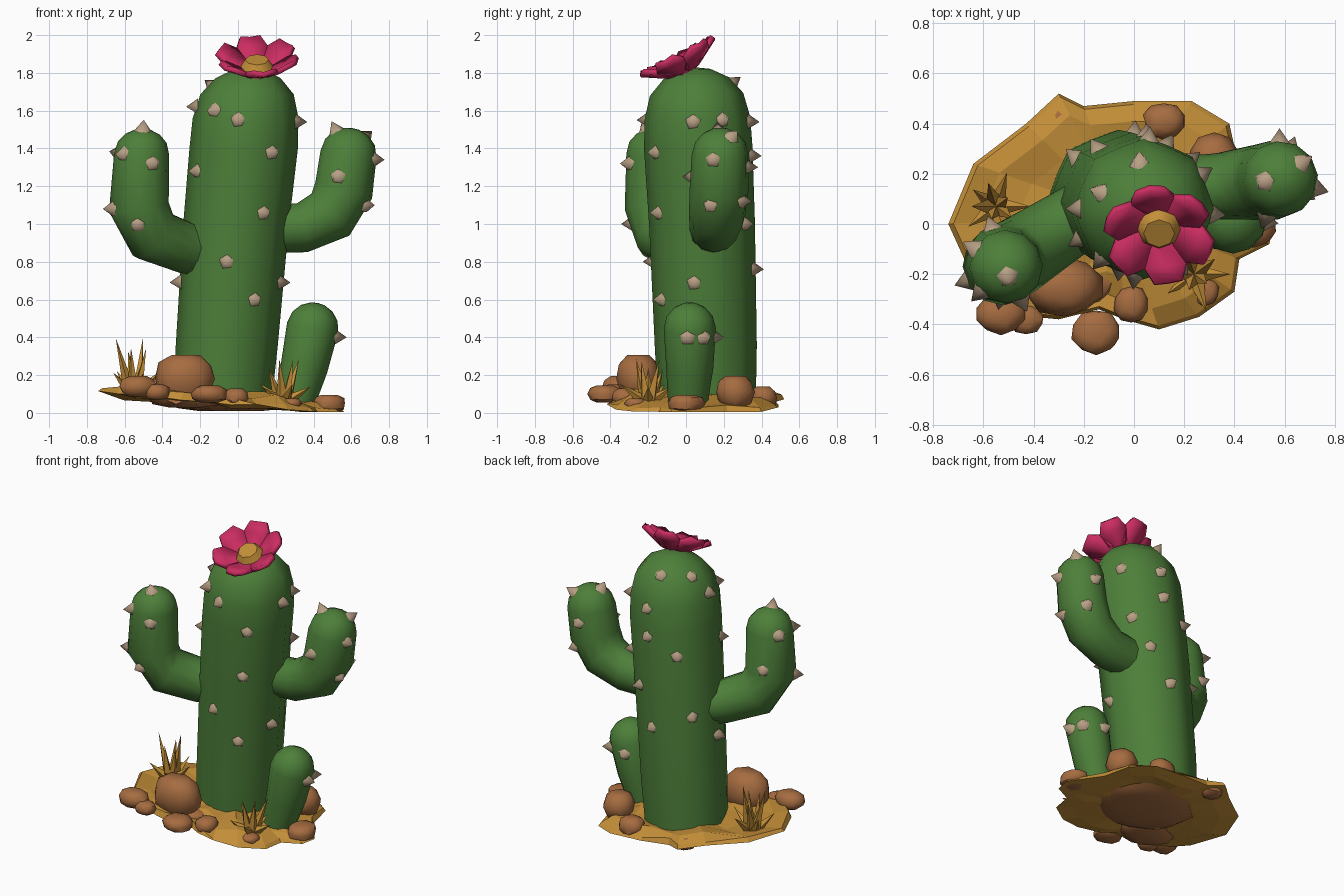
import bpy, bmesh, math, random
from mathutils import Vector, Matrix
from mathutils.bvhtree import BVHTree

if "Cube" in bpy.data.objects:
    bpy.data.objects.remove(bpy.data.objects["Cube"])

random.seed(4)


def material(name, rgb):
    m = bpy.data.materials.new(name)
    m.diffuse_color = (*rgb, 1)
    m.use_nodes = True
    m.node_tree.nodes["Principled BSDF"].inputs["Base Color"].default_value = m.diffuse_color
    return m


GREEN = material("cactus_green", (0.075, 0.215, 0.042))
SAND = material("sand_ochre", (0.55, 0.275, 0.04))
BROWN = material("rock_brown", (0.38, 0.15, 0.052))
PINK = material("petal_pink", (0.60, 0.026, 0.12))
TAN = material("spine_tan", (0.48, 0.35, 0.235))


def finish(bm, name, mat, smooth=None):
    bmesh.ops.recalc_face_normals(bm, faces=bm.faces)
    me = bpy.data.meshes.new(name)
    bm.to_mesh(me)
    bm.free()
    me.materials.append(mat)
    if smooth:
        for p in me.polygons:
            p.use_smooth = True
        me.set_sharp_from_angle(angle=math.radians(smooth))
    ob = bpy.data.objects.new(name, me)
    bpy.context.collection.objects.link(ob)
    return ob


def cone(bm, base, tip, r, sides):
    d = Vector(tip) - Vector(base)
    mat = Matrix.Translation((Vector(base) + Vector(tip)) / 2) @ d.to_track_quat('Z', 'Y').to_matrix().to_4x4()
    bmesh.ops.create_cone(bm, cap_ends=True, segments=sides, radius1=r, radius2=0, depth=d.length, matrix=mat)


spines = bmesh.new()


def stem(name, path, side, sides, dome, rib, centre, spots):
    """Tube along (x, y, z, r) points with a domed end; spots are (z, azimuth, elevation) spines."""
    pts = [Vector(p[:3]) for p in path]
    rad = [p[3] for p in path]
    axis = (pts[-1] - pts[-2]).normalized()
    end, r = pts[-1], rad[-1]
    for a in (28, 52, 74):
        pts.append(end + axis * dome * math.sin(math.radians(a)))
        rad.append(r * math.cos(math.radians(a)))
    side = Vector(side).normalized()
    bm = bmesh.new()
    rings = []
    for i, (p, r) in enumerate(zip(pts, rad)):
        t = (pts[min(i + 1, len(pts) - 1)] - pts[max(i - 1, 0)]).normalized()
        u = t.cross(side).normalized()
        ring = []
        for k in range(sides):
            a = math.tau * k / sides
            q = r * (1 - rib * (k % 2))
            ring.append(bm.verts.new(p + side * q * math.cos(a) + u * q * math.sin(a)))
        rings.append(ring)
    for a, b in zip(rings, rings[1:]):
        for k in range(sides):
            n = (k + 1) % sides
            bm.faces.new((a[k], a[n], b[n], b[k]))
    tip = bm.verts.new(end + axis * dome)
    for k in range(sides):
        bm.faces.new((rings[-1][k], rings[-1][(k + 1) % sides], tip))
    bm.faces.new(rings[0][::-1])
    tree = BVHTree.FromBMesh(bm)
    for z, az, el in spots:
        az, el = math.radians(az), math.radians(el)
        d = Vector((math.cos(az) * math.cos(el), math.sin(az) * math.cos(el), math.sin(el)))
        hit = tree.ray_cast(Vector(centre(z)), d)[0]
        if hit:
            cone(spines, hit - d * 0.008, hit + d * 0.055, 0.045, 5)
    return finish(bm, name, GREEN, 50)


# Cactus body, arms and young shoot
stem("trunk", [(-0.08, 0.11, 0.075, 0.26), (-0.06, 0.105, 0.35, 0.27), (-0.01, 0.085, 1.0, 0.28),
               (0.03, 0.065, 1.4, 0.287), (0.04, 0.06, 1.56, 0.28)],
     (1, 0, 0), 16, 0.27, 0.06, lambda z: (-0.08 + 0.075 * z, 0.11 - 0.03 * z, z),
     [(1.55, -97, 0), (1.6, -130, 0), (1.38, -55, 0), (1.28, -150, 0), (1.06, -58, 0), (0.8, -98, 0),
      (0.6, -60, 0), (1.54, -5, 0), (1.55, 30, 0), (0.69, -10, 0), (1.36, 85, 0), (1.54, 85, 0),
      (0.76, 85, 0), (1.62, 180, 0), (0.69, 180, 0), (1.6, 160, 35), (1.6, 95, 38),
      (1.25, 125, 0), (1.0, 60, 0), (0.85, 140, 0), (1.2, 40, 0)])
stem("left_arm", [(-0.1, 0.1, 0.84, 0.13), (-0.28, -0.01, 0.875, 0.138), (-0.45, -0.12, 0.94, 0.153),
                  (-0.525, -0.165, 1.09, 0.16), (-0.51, -0.17, 1.37, 0.146)],
     (0.53, -0.85, 0), 12, 0.135, 0, lambda z: (-0.51, -0.17, z),
     [(1.37, -135, 0), (1.32, -65, 0), (1.38, -80, 70), (1.08, -160, 0), (1.0, -100, 0), (1.35, 150, 10),
      (1.15, 110, 0)])
stem("right_arm", [(0.12, 0.14, 0.97, 0.125), (0.34, 0.15, 0.98, 0.132), (0.49, 0.165, 1.05, 0.15),
                   (0.56, 0.175, 1.18, 0.157), (0.585, 0.18, 1.37, 0.15)],
     (0.1, -0.99, 0), 12, 0.14, 0, lambda z: (0.58, 0.18, z),
     [(1.34, -15, 0), (1.38, 35, 35), (1.1, -30, 0), (1.36, 190, 65), (1.25, -110, 0),
      (1.3, 90, 0), (1.12, 70, 0)])
stem("young_shoot", [(0.30, 0.01, 0.05, 0.105), (0.35, 0.02, 0.24, 0.125), (0.395, 0.02, 0.45, 0.138)],
     (0, 1, 0), 12, 0.135, 0, lambda z: (0.30 + 0.21 * z, 0.02, z),
     [(0.4, 35, 0), (0.4, -5, 0), (0.4, 100, 0)])
finish(spines, "spines", TAN, 100)

# Flower: six broad cupped petals round a domed centre, tilted to the front
frame = Matrix.Translation((0.1, -0.015, 1.825)) @ Matrix.Rotation(math.radians(27), 4, 'X')
bm = bmesh.new()
for k in range(6):
    turn = frame @ Matrix.Rotation(math.radians(40 + 60 * k), 4, 'Z')
    rows = []
    for r, w, z in ((0.02, 0.025, -0.015), (0.075, 0.058, 0.0), (0.15, 0.085, 0.045), (0.208, 0.055, 0.08)):
        rows.append([bm.verts.new(turn @ Vector((r * (1.04 if s == 0 else 1), s * w, z - (0.01 if s == 0 else 0))))
                     for s in (-1, 0, 1)])
    for a, b in zip(rows, rows[1:]):
        for j in (0, 1):
            bm.faces.new((a[j], b[j], b[j + 1], a[j + 1]))
petals = finish(bm, "flower_petals", PINK, 40)
mod = petals.modifiers.new("thickness", 'SOLIDIFY')
mod.thickness, mod.offset = 0.028, 0
bm = bmesh.new()
bmesh.ops.create_cone(bm, cap_ends=True, segments=8, radius1=0.09, radius2=0.062, depth=0.045,
                      matrix=frame @ Matrix.Translation((0, 0, 0.028)))
finish(bm, "flower_centre", SAND, 60)

# Sandy ground: irregular bumpy slab, higher on the left
outline = [(-0.74, 0), (-0.64, 0.24), (-0.43, 0.4), (-0.3, 0.52), (-0.2, 0.47), (0.0, 0.49), (0.23, 0.49),
           (0.38, 0.4), (0.42, 0.22), (0.56, 0.02), (0.54, -0.08), (0.42, -0.14), (0.4, -0.27), (0.26, -0.37),
           (0.1, -0.42), (-0.04, -0.38), (-0.14, -0.34), (-0.3, -0.38), (-0.5, -0.36), (-0.64, -0.22)]
bm = bmesh.new()


def ring(s, height, jitter):
    return [bm.verts.new((x * s - 0.06 * (1 - s), y * s + 0.04 * (1 - s),
                          max(0.006, height(x * s) + random.uniform(-jitter, jitter)))) for x, y in outline]


loops = [ring(0.55, lambda x: 0.04 - 0.06 * x, 0.012), ring(0.8, lambda x: 0.028 - 0.075 * x, 0.015),
         ring(1, lambda x: 0.045 - 0.095 * x, 0.01), ring(0.97, lambda x: 0.07 - 0.09 * x, 0.015),
         ring(0.82, lambda x: 0.09 - 0.075 * x, 0.025), ring(0.6, lambda x: 0.1 - 0.04 * x, 0.02)]
n = len(outline)
for a, b in zip(loops, loops[1:]):
    for k in range(n):
        bm.faces.new((a[k], a[(k + 1) % n], b[(k + 1) % n], b[k]))
for loop, z in ((loops[0], 0.04), (loops[-1], 0.11)):
    mid = bm.verts.new((-0.06, 0.05, z))
    for k in range(n):
        bm.faces.new((loop[k], loop[(k + 1) % n], mid))
finish(bm, "sandy_ground", SAND)

# Rocks: centre and half sizes; the last ones are the broad stones under the ground
rocks = [(-0.28, -0.25, 0.18, 0.16, 0.12, 0.14), (-0.53, -0.36, 0.14, 0.10, 0.08, 0.06),
         (-0.43, -0.38, 0.11, 0.07, 0.06, 0.045), (-0.15, -0.43, 0.10, 0.10, 0.09, 0.05),
         (-0.01, -0.32, 0.085, 0.07, 0.075, 0.05), (0.48, 0.0, 0.05, 0.09, 0.10, 0.05),
         (0.32, 0.26, 0.11, 0.10, 0.10, 0.095), (0.12, 0.41, 0.08, 0.085, 0.075, 0.065),
         (-0.28, 0.41, 0.075, 0.07, 0.07, 0.045), (0.28, -0.27, 0.05, 0.06, 0.06, 0.03),
         (-0.03, 0.04, 0.045, 0.34, 0.28, 0.04), (-0.27, -0.22, 0.07, 0.2, 0.14, 0.045)]
for i, (x, y, z, a, b, c) in enumerate(rocks):
    bm = bmesh.new()
    bmesh.ops.create_icosphere(bm, subdivisions=2, radius=1)
    for v in bm.verts:
        p = v.co * random.uniform(0.93, 1.06)
        p.z = max(-0.9, min(0.9, p.z * 1.15))
        v.co = (x + p.x * a, y + p.y * b, max(0, z + p.z * c))
    finish(bm, f"rock_{i + 1}", BROWN, 40)

# Dry grass tufts: centre and height
for i, (x, y, z, h) in enumerate([(-0.55, 0.07, 0.10, 0.30), (0.24, -0.2, 0.06, 0.23)]):
    bm = bmesh.new()
    for k in range(10):
        a = math.tau * k / 10
        tall = k % 2
        up = h * random.uniform(0.75, 1.0) * (1 if tall else 0.42)
        out = random.uniform(0.05, 0.11) if tall else random.uniform(0.11, 0.16)
        base = (x + 0.02 * math.cos(a), y + 0.02 * math.sin(a), z)
        cone(bm, base, (x + out * math.cos(a), y + out * math.sin(a), z + up), 0.034, 4)
    finish(bm, f"grass_tuft_{i + 1}", SAND)
